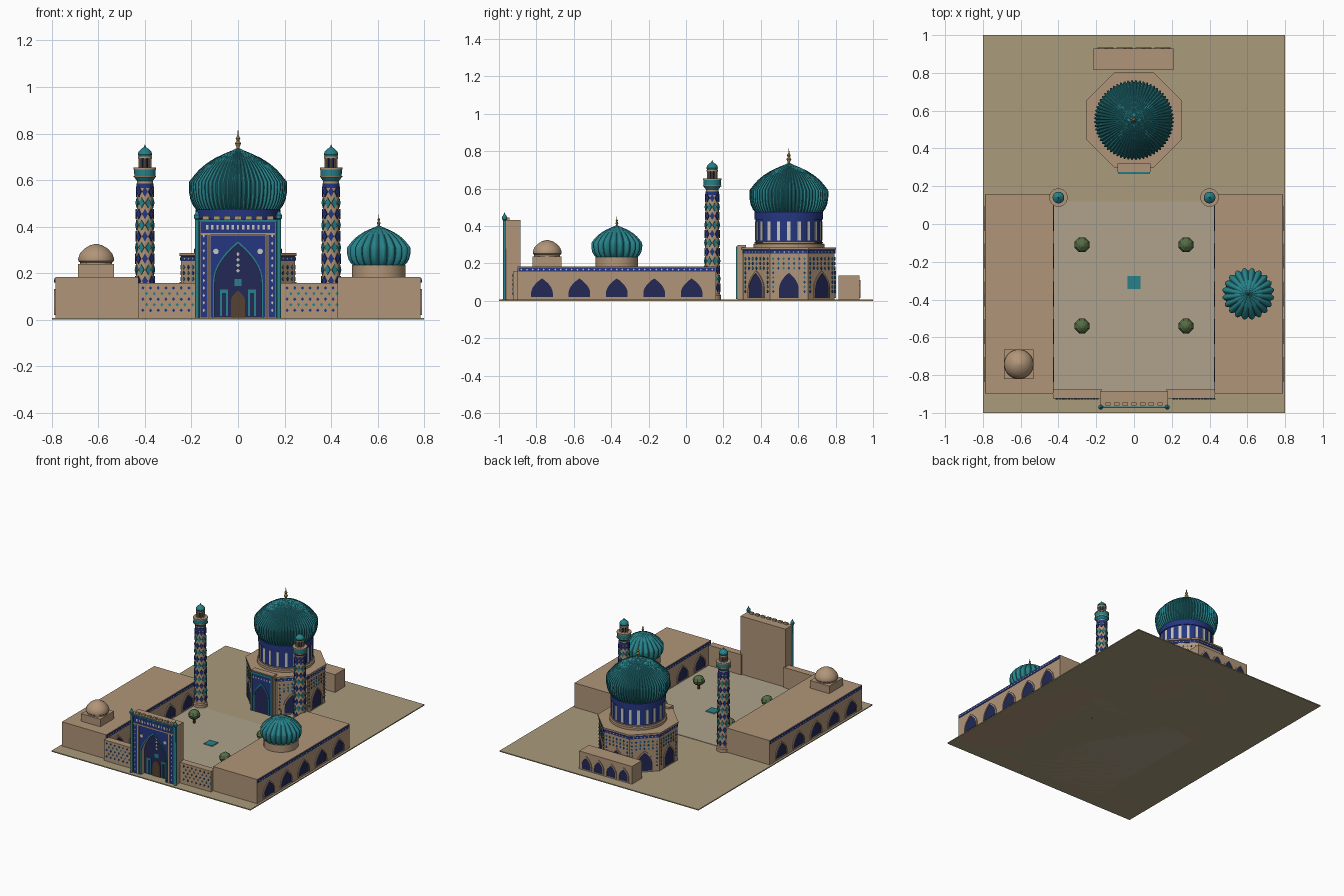
import bpy, bmesh
from math import pi, sin, cos
from mathutils import Matrix, Vector

if "Cube" in bpy.data.objects:
    bpy.data.objects.remove(bpy.data.objects["Cube"])


def mat(name, *c):
    m = bpy.data.materials.new(name)
    m.diffuse_color = (*c, 1)
    m.use_nodes = True
    m.node_tree.nodes["Principled BSDF"].inputs["Base Color"].default_value = m.diffuse_color
    return m


SAND = mat("sand_brick", 0.44, 0.30, 0.19)
EARTH = mat("earth", 0.40, 0.33, 0.20)
PAVE = mat("paving", 0.43, 0.36, 0.26)
TEAL = mat("teal_tile", 0.02, 0.22, 0.25)
BLUE = mat("blue_tile", 0.018, 0.038, 0.22)
NAVY = mat("niche_navy", 0.016, 0.022, 0.09)
WHITE = mat("white_tile", 0.60, 0.57, 0.51)
GOLD = mat("finial_gold", 0.30, 0.20, 0.06)
GREEN = mat("leaves", 0.09, 0.15, 0.06)
WOOD = mat("wood", 0.09, 0.055, 0.03)
smooth_objects = []


def finish(bm, name, material, smooth=False):
    bmesh.ops.recalc_face_normals(bm, faces=bm.faces)
    me = bpy.data.meshes.new(name)
    bm.to_mesh(me)
    bm.free()
    me.materials.append(material)
    ob = bpy.data.objects.new(name, me)
    bpy.context.collection.objects.link(ob)
    if smooth:
        smooth_objects.append(ob)


def box(name, lo, hi, material):
    bm = bmesh.new()
    lo, hi = Vector(lo), Vector(hi)
    m = Matrix.Translation((lo + hi) / 2) @ Matrix.Diagonal((*(hi - lo), 1))
    bmesh.ops.create_cube(bm, size=1, matrix=m)
    finish(bm, name, material)


def lathe(name, profile, x, y, material, n=32, ribs=0, depth=0.0, smooth=True):
    """Revolve (radius, z) points; ribs modulate the radius into lobes."""
    bm = bmesh.new()
    rings = []
    for r, z in profile:
        ring = []
        for i in range(n):
            a = (i + 0.5) * 2 * pi / n
            k = 1 - depth * (1 - abs(sin(a * ribs / 2))) if ribs else 1
            ring.append(bm.verts.new((x + r * k * cos(a), y + r * k * sin(a), z)))
        rings.append(ring)
    for p, q in zip(rings, rings[1:]):
        for i in range(n):
            j = (i + 1) % n
            bm.faces.new((p[i], p[j], q[j], q[i]))
    bm.faces.new(rings[0])
    bm.faces.new(rings[-1])
    finish(bm, name, material, smooth)


def wall(x, y, angle, out=0.0):
    """Wall frame: u along the wall, v up, facing -y when angle is 0."""
    return (Matrix.Translation((x, y, 0)) @ Matrix.Rotation(angle, 4, 'Z')
            @ Matrix.Translation((0, -out, 0)))


def prism(name, items, w0, w1, material):
    """Extrude flat outlines (frame, points) outward from w0 to w1."""
    bm = bmesh.new()
    for m, pts in items:
        a = [bm.verts.new(m @ Vector((u, -w0, v))) for u, v in pts]
        b = [bm.verts.new(m @ Vector((u, -w1, v))) for u, v in pts]
        bm.faces.new(a)
        bm.faces.new(b)
        for i in range(len(a)):
            j = (i + 1) % len(a)
            bm.faces.new((a[i], a[j], b[j], b[i]))
    finish(bm, name, material)


def rect(u0, u1, v0, v1):
    return [(u1, v0), (u1, v1), (u0, v1), (u0, v0)]


def diamond(u, v, a, b):
    return [(u + a, v), (u, v + b), (u - a, v), (u, v - b)]


def arch(hw, base, spring, apex, n=8):
    right = [(hw * (1 - (i / n) ** 2), spring + (apex - spring) * i / n) for i in range(n)]
    return ([(hw, base)] + right + [(0, apex)]
            + [(-u, v) for u, v in reversed(right)] + [(-hw, base)])


def notch(outer, inner):
    return outer + inner[::-1]


def niches(name, frames, hw, base, spring, apex):
    inner = arch(hw, base, spring, apex)
    outer = arch(hw + 0.008, base, spring, apex + 0.012)
    prism(name + "_niche", [(m, inner) for m in frames], -0.004, 0.002, NAVY)
    prism(name + "_frame", [(m, notch(outer, inner)) for m in frames], -0.004, 0.006, SAND)


def band(name, frames, hw, v0, v1, step):
    prism(name + "_band", [(m, rect(-hw, hw, v0, v1)) for m in frames], -0.004, 0.003, BLUE)
    k = int((hw - 0.01) / step)
    c, s = (v0 + v1) / 2, (v1 - v0) / 4
    prism(name + "_band_dots", [(m, diamond(i * step, c, s, s)) for m in frames
                                for i in range(-k, k + 1)], 0, 0.005, WHITE)


def finial(name, x, y, z, h):
    lathe(name, [(.1 * h, z - .2 * h), (.09 * h, z + .1 * h), (.17 * h, z + .28 * h),
                 (.07 * h, z + .42 * h), (.13 * h, z + .55 * h), (.04 * h, z + .7 * h),
                 (.01 * h, z + h)], x, y, GOLD, 12)


def onion(r0, rmax, z0, z1):
    shape = [(0, 0), (.45, .07), (.78, .16), (.96, .27), (1, .36), (.97, .45)]
    pts = [(r0 + (rmax - r0) * k, z0 + (z1 - z0) * t) for k, t in shape]
    upper = [(.90, .55), (.79, .65), (.64, .75), (.46, .84), (.27, .91), (.12, .96), (.02, 1)]
    return pts + [(rmax * k, z0 + (z1 - z0) * t) for k, t in upper]


# Ground, courtyard and pool
box("ground", (-.8, -1, 0), (.8, 1, .007), EARTH)
box("courtyard", (-.43, -.9, 0), (.43, .12, .010), PAVE)
box("pool_rim", (-.036, -.346, 0), (.036, -.274, .013), SAND)
box("pool_water", (-.034, -.344, .005), (.034, -.276, .015), TEAL)

# Side wings and front walls, mirrored
for s, side in ((1, "right"), (-1, "left")):
    x0, x1 = sorted((s * .43, s * .785))
    box(side + "_wing", (x0, -.9, 0), (x1, .16, .183), SAND)
    ys = [-.77 + .2 * i for i in range(5)]
    niches(side + "_wing_outer", [wall(s * .785, y, s * pi / 2) for y in ys], .058, .02, .04, .12)
    niches(side + "_wing_inner", [wall(s * .43, y, -s * pi / 2) for y in ys], .058, .02, .04, .12)
    band(side + "_wing", [wall(s * .785, -.37, s * pi / 2),
                          wall(s * .43, -.37, -s * pi / 2)], .525, .157, .178, .03)
    x0, x1 = sorted((s * .17, s * .43))
    box(side + "_front_wall", (x0, -.925, 0), (x1, -.875, .157), SAND)
    m = wall(s * .31, -.925, 0)
    for par, c in ((0, BLUE), (1, TEAL)):
        prism(side + "_wall_tiles_" + c.name,
              [(m, diamond((i - 3) * .033 + (j % 2) * .016, .04 + j * .024, .007, .008))
               for i in range(7) for j in range(5) if j % 2 == par], 0, .003, c)

# Entrance portal with a recessed arch
big = arch(.10, .009, .16, .325, 12)
m = wall(0, -.965, 0)
box("portal_back", (-.18, -.93, 0), (.18, -.885, .432), SAND)
prism("portal_front", [(m, notch(rect(-.18, .18, 0, .432), big))], -.035, 0, SAND)
prism("portal_panel", [(m, notch(rect(-.118, .118, .009, .362), big))], -.002, .004, BLUE)
prism("portal_arch_trim", [(m, notch(arch(.107, .009, .16, .337, 12), big))], 0, .008, TEAL)
prism("portal_recess", [(wall(0, -.93, 0), big)], -.002, .003, NAVY)
prism("portal_blue_strips", [(m, rect(s * .147 - .015, s * .147 + .015, .009, .365)) for s in (-1, 1)]
      + [(m, rect(-.162, .162, .372, .42))], -.002, .006, BLUE)
prism("portal_teal_border", [(m, notch(rect(-.175, .175, .009, .43), rect(-.164, .164, .009, .422)))],
      -.002, .008, TEAL)
prism("portal_edges", [(m, rect(s * .125 - .005, s * .125 + .005, .009, .365)) for s in (-1, 1)]
      + [(m, rect(-.162, .162, .364, .373))], -.002, .008, SAND)
prism("portal_white_tiles", [(m, rect(i * .022 - .005, i * .022 + .005, .388, .406)) for i in range(-6, 7)]
      + [(m, diamond(s * .147, .04 + i * .032, .005, .008)) for i in range(11) for s in (-1, 1)]
      + [(m, [(s * .095 + .012 * cos(k * pi / 8), .293 + .012 * sin(k * pi / 8)) for k in range(16)])
         for s in (-1, 1)], 0, .009, WHITE)
r = wall(0, -.93, 0)
prism("recess_stars", [(r, diamond(0, .21 + i * .024, .008, .009)) for i in range(4)], 0, .006, WHITE)
prism("recess_window", [(r, rect(-.015, .015, .145, .175))], 0, .006, TEAL)
prism("recess_side_panels", [(r, notch(rect(s * .06 - .018, s * .06 + .018, .015, .13),
                                       rect(s * .06 - .009, s * .06 + .009, .015, .115)))
                             for s in (-1, 1)], 0, .008, TEAL)
prism("portal_door", [(r, arch(.03, .009, .08, .125))], 0, .007, WOOD)
for i in range(-3, 4):
    box("portal_merlon", (i * .046 - .014, -.96, .43), (i * .046 + .014, -.945, .445), SAND)
for s in (-1, 1):
    lathe("portal_column", [(.011, 0), (.009, .02), (.009, .43), (.013, .435), (.013, .45),
                            (.006, .46), (.001, .472)], s * .176, -.97, TEAL, 12)

# Octagonal mausoleum
cx, cy = 0, .55
K = 1 / cos(pi / 8)
lathe("mausoleum_body", [(.245 * K, 0), (.245 * K, .272), (.252 * K, .275), (.252 * K, .286)],
      cx, cy, SAND, 8, smooth=False)
faces = [wall(cx, cy, i * pi / 4, .245) for i in range(8)]
niches("mausoleum", faces[1:], .052, .015, .065, .15)
band("mausoleum", faces, .1, .252, .271, .025)
for par, c in ((0, BLUE), (1, TEAL)):
    prism("mausoleum_tiles_" + c.name,
          [(f, diamond((i - 3) * .028, .05 + j * .025, .007, .009)) for f in faces[1:]
           for i in range(7) for j in range(8) if (i + j) % 2 == par and (abs(i - 3) > 2 or j > 4)],
          0, .003, c)

# Mausoleum entrance
m = wall(0, .275, 0)
door = arch(.055, .009, .12, .215)
box("mausoleum_porch", (-.088, .275, 0), (.088, .32, .298), SAND)
prism("porch_panel", [(m, rect(-.08, .08, .009, .285))], 0, .003, BLUE)
prism("porch_niche", [(m, door)], 0, .005, NAVY)
prism("porch_border", [(m, notch(rect(-.085, .085, .009, .292), rect(-.073, .073, .009, .28))),
                       (m, notch(arch(.061, .009, .12, .226), door))], 0, .008, TEAL)
prism("porch_white_tiles", [(m, diamond(i * .022, .255, .007, .009)) for i in range(-3, 4)], 0, .006, WHITE)

# Drum and ribbed main dome
lathe("drum_base", [(.19, .28), (.19, .303), (.183, .308)], cx, cy, SAND, 48)
lathe("drum", [(.178, .30), (.178, .475)], cx, cy, BLUE, 48)
prism("drum_panels", [(wall(cx, cy, i * pi / 10, .177), rect(-.009, .009, .322, .425))
                      for i in range(20)], -.002, .004, WHITE)
for z, h, c in ((.31, .006, SAND), (.434, .04, BLUE)):
    lathe("drum_ring", [(.183, z), (.183, z + h)], cx, cy, c, 48)
lathe("main_dome", onion(.18, .212, .472, .738), cx, cy, TEAL, 384, 64, .07)
finial("main_finial", cx, cy, .735, .08)

# Rear annex
box("annex", (-.215, .815, 0), (.21, .928, .136), SAND)
niches("annex", [wall(-.15 + i * .1, .928, pi) for i in range(4)], .034, .015, .045, .1)

# Minarets
for s, side in ((1, "right"), (-1, "left")):
    x, y = s * .4, .14
    lathe(side + "_minaret_base", [(.047, 0), (.047, .03), (.041, .036)], x, y, SAND, 24)
    lathe(side + "_minaret", [(.041, .03), (.034, .6)], x, y, SAND, 24)
    for par, c in ((0, BLUE), (1, TEAL)):
        prism(side + "_minaret_tiles_" + c.name,
              [(wall(x, y, (i + par * .5) * pi / 4, .041 - .007 * z / .6), diamond(0, z, .013, .022))
               for j in range(11) if j % 2 == par for z in [.07 + j * .048] for i in range(8)],
              -.004, .004, c)
    lathe(side + "_minaret_ring", [(.037, .565), (.037, .585)], x, y, BLUE, 24)
    lathe(side + "_balcony", [(.034, .595), (.046, .612), (.047, .648)], x, y, TEAL, 24)
    lathe(side + "_balcony_floor", [(.049, .646), (.049, .653)], x, y, SAND, 24)
    lathe(side + "_balcony_rim", [(.049, .612), (.049, .618)], x, y, SAND, 24)
    lathe(side + "_lantern_core", [(.014, .65), (.014, .7)], x, y, NAVY, 12)
    for i in range(8):
        lathe(side + "_lantern_post", [(.005, .65), (.005, .695)],
              x + .024 * cos(i * pi / 4), y + .024 * sin(i * pi / 4), SAND, 6)
    lathe(side + "_lantern_rim", [(.031, .692), (.031, .701)], x, y, SAND, 24)
    lathe(side + "_minaret_cap", [(.027, .7), (.031, .71), (.028, .722), (.016, .734), (.004, .742),
                                  (.001, .752)], x, y, TEAL, 24)

# Lobed dome on the right wing and plain dome on the left wing
lathe("right_dome_drum", [(.115, .18), (.115, .235)], .605, -.37, SAND, 32)
lathe("right_dome", onion(.112, .138, .233, .405), .605, -.37, TEAL, 200, 20, .13)
finial("right_finial", .605, -.37, .402, .05)
box("left_dome_base", (-.687, -.82, .18), (-.533, -.665, .238), SAND)
lathe("left_dome", [(.07, .236), (.07, .246), (.077, .252), (.078, .262), (.07, .284), (.052, .304),
                    (.028, .319), (.002, .326)], -.61, -.742, SAND, 24)

# Courtyard trees
for x in (-.275, .275):
    for y in (-.11, -.54):
        lathe("tree_trunk", [(.009, 0), (.006, .05)], x, y, WOOD, 6, smooth=False)
        lathe("tree_crown", [(.018, .04), (.038, .055), (.042, .072), (.032, .092), (.014, .105),
                             (.002, .108)], x, y, GREEN, 8, smooth=False)

# Smooth shading on the turned parts
for ob in smooth_objects:
    ob.select_set(True)
bpy.context.view_layer.objects.active = smooth_objects[0]
bpy.ops.object.shade_smooth_by_angle()
